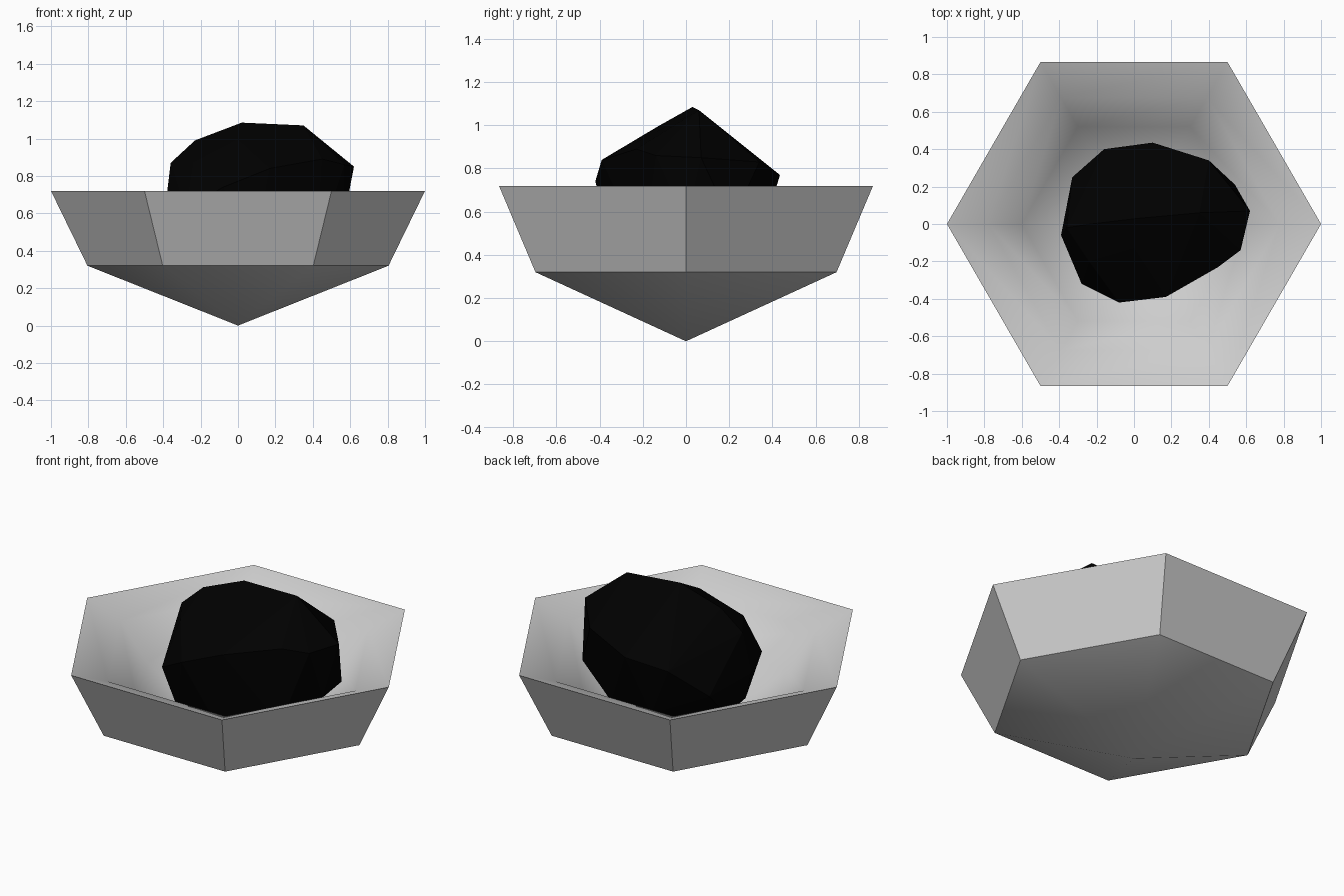
import bpy, bmesh, math

cube = bpy.data.objects.get("Cube")
if cube:
    bpy.data.objects.remove(cube, do_unlink=True)


def material(name, value, roughness):
    mat = bpy.data.materials.new(name)
    mat.use_nodes = True
    colour = (value, value, value, 1)
    mat.diffuse_color = colour
    node = mat.node_tree.nodes["Principled BSDF"]
    node.inputs["Base Color"].default_value = colour
    node.inputs["Roughness"].default_value = roughness
    return mat


def finish(bm, name, mat):
    bmesh.ops.recalc_face_normals(bm, faces=bm.faces)
    mesh = bpy.data.meshes.new(name)
    bm.to_mesh(mesh)
    bm.free()
    mesh.materials.append(mat)
    obj = bpy.data.objects.new(name, mesh)
    bpy.context.collection.objects.link(obj)
    return obj


SIDES = 6


def hex_ring(bm, radius, z):
    angles = [math.tau * i / SIDES for i in range(SIDES)]
    return [bm.verts.new((radius * math.cos(a), radius * math.sin(a), z)) for a in angles]


# Hexagonal bowl: outer wall, pointed underside and smooth hollow inside
bm = bmesh.new()
lower, rim, lip, basin = [hex_ring(bm, r, z) for r, z in
                          ((0.805, 0.32), (1, 0.72), (0.78, 0.64), (0.6, 0.44))]
tip = bm.verts.new((0, 0, 0))
floor = bm.verts.new((0, 0, 0.08))
for i in range(SIDES):
    j = (i + 1) % SIDES
    for a, b in ((lower, rim), (rim, lip), (lip, basin)):
        bm.faces.new((a[i], a[j], b[j], b[i]))
    bm.faces.new((tip, lower[j], lower[i]))
    bm.faces.new((floor, basin[i], basin[j]))
for face in bm.faces:
    face.smooth = True
# Crisp edges only on the outer wall
outer = set(lower + rim)
for edge in bm.edges:
    edge.smooth = not all(v in outer for v in edge.verts)
finish(bm, "bowl", material("stone grey", 0.61, 0.8))

# Faceted lump: a high ridge, a tilted belt and a base sunk in the hollow
ridge = [(-.36, -.02, .87), (-.23, 0, .99), (.02, .03, 1.085),
         (.35, .06, 1.07), (.62, .07, .85)]
belt = [(-.39, -.06, .62), (-.28, -.32, .62), (-.24, -.2, .87), (0, -.13, .995),
        (-.08, -.42, .74), (.17, -.39, .84), (.45, -.23, .89), (.57, -.14, .86),
        (.4, .34, .83), (.1, .435, .77), (-.16, .4, .74), (-.33, .25, .58)]
base = [(-.22, -.25, .35), (.08, -.31, .36), (.42, -.2, .42), (.56, 0, .54),
        (.54, .21, .55), (.34, .22, .36), (0, .33, .42), (-.3, .08, .42),
        (-.14, -.1, .24), (.05, -.12, .2), (.28, -.06, .24), (.12, .12, .23)]
bm = bmesh.new()
for point in ridge + belt + base:
    bm.verts.new(point)
hull = bmesh.ops.convex_hull(bm, input=bm.verts)
loose = {v for v in hull["geom_interior"] + hull["geom_unused"]
         if isinstance(v, bmesh.types.BMVert)}
bmesh.ops.delete(bm, geom=list(loose), context="VERTS")
finish(bm, "coal_lump", material("coal black", 0.0, 0.9))
